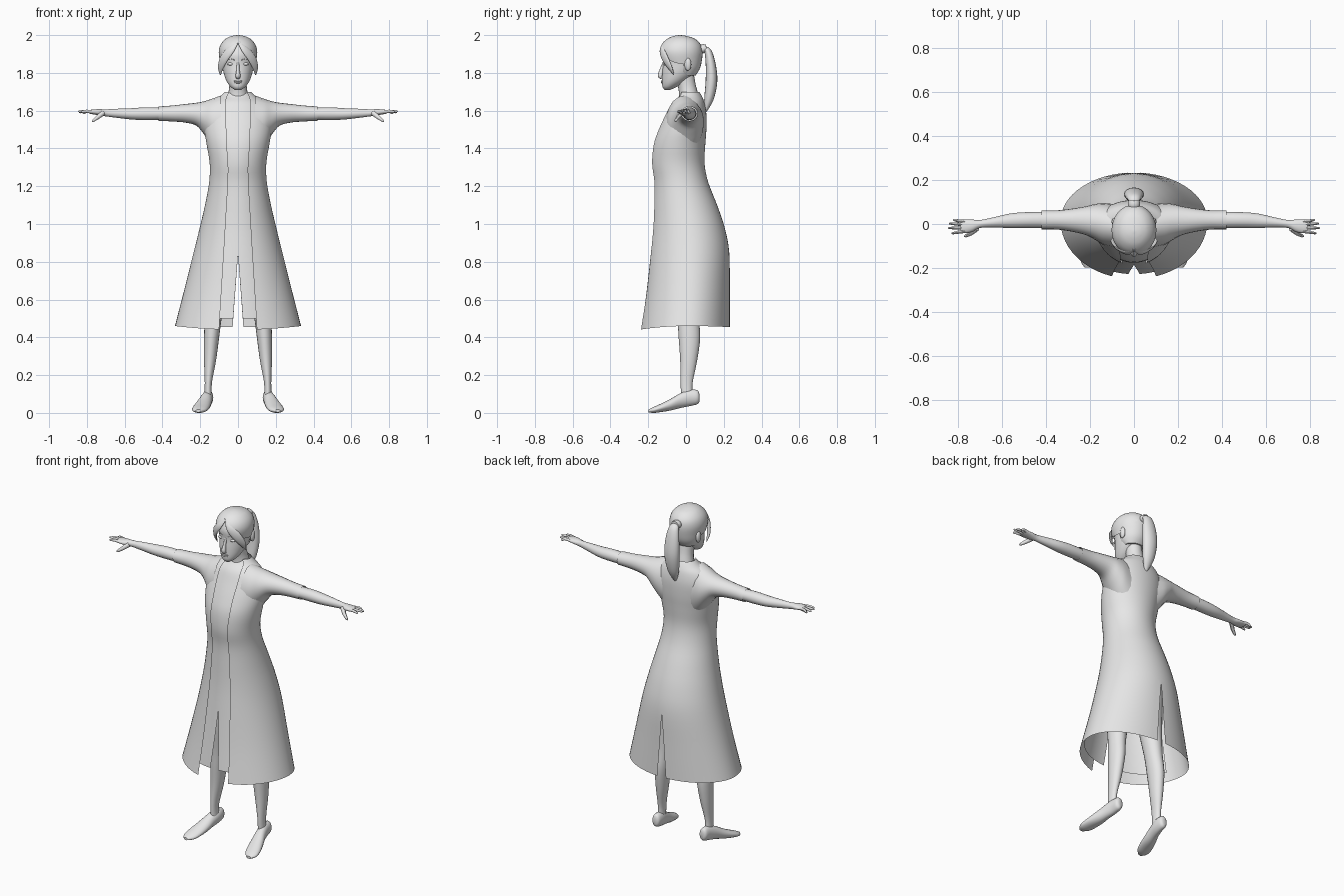
import bpy, bmesh, math
from mathutils import Vector

grey = bpy.data.materials.new("plain_grey")
grey.diffuse_color = (0.8, 0.8, 0.8, 1)


def dense(rows, k=4):
    """Catmull-Rom refinement of a short table of stations."""
    rows = [tuple(map(float, r)) for r in rows]
    out = []
    for i in range(len(rows) - 1):
        p0, p1, p2 = rows[max(i - 1, 0)], rows[i], rows[i + 1]
        p3 = rows[min(i + 2, len(rows) - 1)]
        for j in range(k):
            t = j / k
            out.append(tuple(
                0.5 * (2 * b + (c - a) * t + (2 * a - 5 * b + 4 * c - d) * t * t
                       + (3 * b - a - 3 * c + d) * t ** 3)
                for a, b, c, d in zip(p0, p1, p2, p3)))
    return out + [rows[-1]]


def finish(name, bm, mirror=False, angle=45):
    bmesh.ops.recalc_face_normals(bm, faces=bm.faces)
    me = bpy.data.meshes.new(name)
    bm.to_mesh(me)
    bm.free()
    me.materials.append(grey)
    me.shade_smooth()
    me.set_sharp_from_angle(angle=math.radians(angle))
    ob = bpy.data.objects.new(name, me)
    bpy.context.collection.objects.link(ob)
    if mirror:
        ob.modifiers.new("mirror", 'MIRROR')
    return ob


def add_loft(bm, rings, closed=True, cap=True):
    vs = [[bm.verts.new(p) for p in r] for r in rings]
    n = len(vs[0])
    for a, b in zip(vs, vs[1:]):
        for i in range(n if closed else n - 1):
            j = (i + 1) % n
            bm.faces.new((a[i], a[j], b[j], b[i]))
    if cap:
        bm.faces.new(vs[0])
        bm.faces.new(vs[-1])


def ellipse(c, u, v, n=20):
    c, u, v = Vector(c), Vector(u), Vector(v)
    return [c + u * math.cos(2 * math.pi * i / n) + v * math.sin(2 * math.pi * i / n)
            for i in range(n)]


def add_tube(bm, path, side=(1, 0, 0), n=12, k=4):
    """path rows: x, y, z, radius along side, radius across."""
    pts = dense(path, k)
    rings = []
    for i, p in enumerate(pts):
        t = (Vector(pts[min(i + 1, len(pts) - 1)][:3]) - Vector(pts[max(i - 1, 0)][:3])).normalized()
        u = Vector(side)
        u = (u - t * u.dot(t)).normalized()
        rings.append(ellipse(p[:3], u * p[3], t.cross(u) * p[4], n))
    add_loft(bm, rings)


def tube(name, path, mirror=False, **kw):
    bm = bmesh.new()
    add_tube(bm, path, **kw)
    return finish(name, bm, mirror)


def along_x(name, rows, cap):
    """rows: x, z low, z high, y low, y high."""
    bm = bmesh.new()
    add_loft(bm, [ellipse((x, (c + d) / 2, (a + b) / 2), (0, (d - c) / 2, 0), (0, 0, (b - a) / 2))
                  for x, a, b, c, d in dense(rows)], cap=cap)
    return finish(name, bm, True)


def along_z(rows, n=32):
    """rows: z, half width, y front, y back."""
    bm = bmesh.new()
    add_loft(bm, [ellipse((0, (f + b) / 2, z), (w, 0, 0), (0, (b - f) / 2, 0), n)
                  for z, w, f, b in dense(rows)])
    return bm


def blob(name, loc, size, mirror=False):
    bm = bmesh.new()
    bmesh.ops.create_uvsphere(bm, u_segments=16, v_segments=10, radius=1)
    for v in bm.verts:
        v.co = Vector(loc) + Vector(a * b for a, b in zip(v.co, size))
    return finish(name, bm, mirror)


# Coat and inner dress share one silhouette: z, half width, front, back, opening
body = [(1.70, .068, -.035, .07, .045), (1.675, .095, -.05, .085, .058), (1.64, .145, -.085, .098, .066),
        (1.58, .175, -.115, .108, .066), (1.50, .178, -.152, .108, .062), (1.42, .166, -.18, .102, .06),
        (1.32, .15, -.188, .098, .052), (1.22, .153, -.176, .118, .053), (1.10, .175, -.178, .165, .06),
        (.98, .203, -.184, .205, .067), (.85, .235, -.197, .229, .075), (.65, .285, -.22, .232, .088),
        (.46, .334, -.25, .234, .1)]


def slit(z):
    return max(0, .84 - z) * .075


def garment(name, rows, inset, inner, t_end, cols=24):
    """Half sheet wrapped around the body, mirrored across x."""
    bm, rings = bmesh.new(), []
    for z, w, f, b, gap in dense(rows):
        w, f, b = w - inset, f + inset, b - inset
        cy = (f + b) / 2 + .03 * min(1, max(0, 1.2 - z))
        t0 = math.asin(min(1, (slit(z) if inner else gap) / w))
        t1 = t_end or math.pi - math.asin(slit(z) / w)
        drop = .02 * min(1, max(0, (1.0 - z) / .54))
        ring = []
        for i in range(cols + 1):
            t = t0 + (t1 - t0) * i / cols
            r = cy - f if math.cos(t) > 0 else b - cy
            ring.append((w * math.sin(t), cy - r * math.cos(t),
                         z - (0 if inner else drop * math.cos(t) ** 2 * (1 if t < 1.57 else .3))))
        rings.append(ring)
    add_loft(bm, rings, closed=False, cap=False)
    return finish(name, bm, True)


garment("coat", body, 0, False, None)
garment("inner_dress", body[:-1] + [(.50, .32, -.24, .23, .095)], .012, True, math.radians(70))

# Sleeves flare into the torso; forearms come out of the open cuffs
along_x("sleeve", [(.09, 1.36, 1.68, -.11, .09), (.14, 1.42, 1.662, -.095, .095), (.18, 1.475, 1.65, -.07, .09),
                   (.22, 1.52, 1.642, -.05, .08), (.28, 1.537, 1.635, -.035, .07),
                   (.35, 1.543, 1.627, -.025, .062), (.42, 1.546, 1.622, -.024, .062)], False)
along_x("forearm_and_palm", [(.38, 1.552, 1.615, -.018, .055), (.48, 1.55, 1.618, -.018, .054),
                             (.56, 1.553, 1.613, -.018, .048), (.64, 1.562, 1.61, -.016, .03),
                             (.70, 1.57, 1.607, -.018, .018), (.735, 1.575, 1.608, -.035, .02),
                             (.77, 1.581, 1.606, -.042, .02), (.79, 1.585, 1.603, -.038, .017)], True)

# Fingers and thumb
bm = bmesh.new()
for y0, x1, y1, z1 in [(.011, .822, .018, 1.587), (-.004, .841, .002, 1.592),
                       (-.019, .845, -.018, 1.597), (-.033, .83, -.042, 1.594)]:
    add_tube(bm, [(.77, y0, 1.594, .008, .009), (.80, (y0 + y1) / 2, 1.597, .007, .008),
                  (x1 - .006, y1, z1, .005, .006), (x1, y1, z1 - .001, .002, .002)], side=(0, 1, 0), n=8, k=2)
add_tube(bm, [(.715, -.02, 1.588, .014, .014), (.74, -.042, 1.567, .01, .011),
              (.765, -.054, 1.548, .007, .007), (.772, -.056, 1.541, .002, .002)], side=(0, 1, 0), n=8, k=2)
finish("fingers", bm, True)

# Legs and shoes
tube("leg", [(.10, 0, .95, .085, .085), (.115, 0, .70, .065, .07), (.13, .01, .52, .046, .057),
             (.14, .018, .40, .04, .057), (.148, .014, .28, .032, .045), (.157, .003, .16, .019, .032),
             (.158, .005, .08, .02, .03)], True, n=20)
bm = bmesh.new()
add_loft(bm, [ellipse((cx, y, (a + b) / 2), (w, 0, 0), (0, 0, (b - a) / 2)) for y, cx, w, a, b in dense([
    (.071, .158, .012, .06, .10), (.06, .158, .024, .046, .12), (.02, .16, .029, .036, .122),
    (-.03, .17, .033, .026, .104), (-.08, .183, .04, .013, .075), (-.13, .196, .043, .005, .05),
    (-.17, .205, .037, 0, .032), (-.198, .21, .014, .003, .018)])])
finish("shoe", bm, True)

# Neck and head
tube("neck", [(0, .012, 1.60, .085, .06), (0, .015, 1.67, .058, .052), (0, .005, 1.73, .046, .047),
              (0, -.01, 1.80, .047, .05)], n=20)
finish("head", along_z([
    (1.71, .016, -.112, -.085), (1.725, .038, -.124, -.05), (1.755, .06, -.127, 0), (1.80, .076, -.126, .05),
    (1.85, .084, -.122, .07), (1.90, .088, -.124, .075), (1.95, .075, -.10, .06), (1.98, .04, -.07, .02)]))
tube("nose", [(0, -.115, 1.855, .007, .008), (0, -.126, 1.82, .008, .012),
              (0, -.136, 1.785, .013, .013), (0, -.126, 1.772, .01, .006)])
blob("eye", (.038, -.108, 1.847), (.019, .009, .008), True)
blob("upper_lip", (0, -.125, 1.757), (.022, .007, .004))
blob("lower_lip", (0, -.124, 1.749), (.018, .008, .005))
blob("ear", (.09, .01, 1.845), (.012, .018, .034), True)
tube("eyebrow", [(.014, -.119, 1.866, .002, .004), (.04, -.114, 1.875, .002, .004),
                 (.064, -.095, 1.866, .001, .002)], True, side=(0, 0, 1), n=6)

# Hair cap with the face opening cut along clean planes
bm = along_z([(1.785, .062, -.04, .05), (1.82, .084, -.10, .072), (1.86, .095, -.13, .083),
              (1.91, .102, -.143, .088), (1.95, .092, -.13, .078), (1.98, .066, -.10, .048),
              (1.995, .034, -.066, .005), (2.0, .004, -.037, -.029)])
for co, no in [((0, -.015, 0), (0, 1, 0)), ((0, 0, 1.96), (1.2, 0, 1)), ((0, 0, 1.96), (-1.2, 0, 1))]:
    bmesh.ops.bisect_plane(bm, geom=bm.verts[:] + bm.edges[:] + bm.faces[:], plane_co=co, plane_no=no)
cut = []
for f in bm.faces:
    c = f.calc_center_median()
    if c.y < -.015 and c.z + 1.2 * abs(c.x) < 1.96:
        cut.append(f)
bmesh.ops.delete(bm, geom=cut, context='FACES')
finish("hair_cap", bm)

# Swept fringe, hair tie and ponytail
tube("fringe_lock", [(.004, -.115, 1.965, .004, .008), (.035, -.128, 1.925, .008, .02),
                     (.072, -.112, 1.88, .008, .025), (.092, -.085, 1.83, .007, .018),
                     (.093, -.064, 1.79, .002, .003)], True, side=(.5, -1, .2))
tube("hair_tie", [(0, .075, 1.925, .026, .022), (0, .092, 1.928, .028, .024), (0, .108, 1.93, .024, .02)])
tube("ponytail", [(0, .09, 1.925, .02, .014), (0, .115, 1.915, .03, .019), (0, .13, 1.85, .042, .026),
                  (0, .135, 1.76, .046, .031), (0, .123, 1.67, .036, .026), (0, .106, 1.61, .016, .012),
                  (0, .10, 1.588, .003, .003)], n=16)
